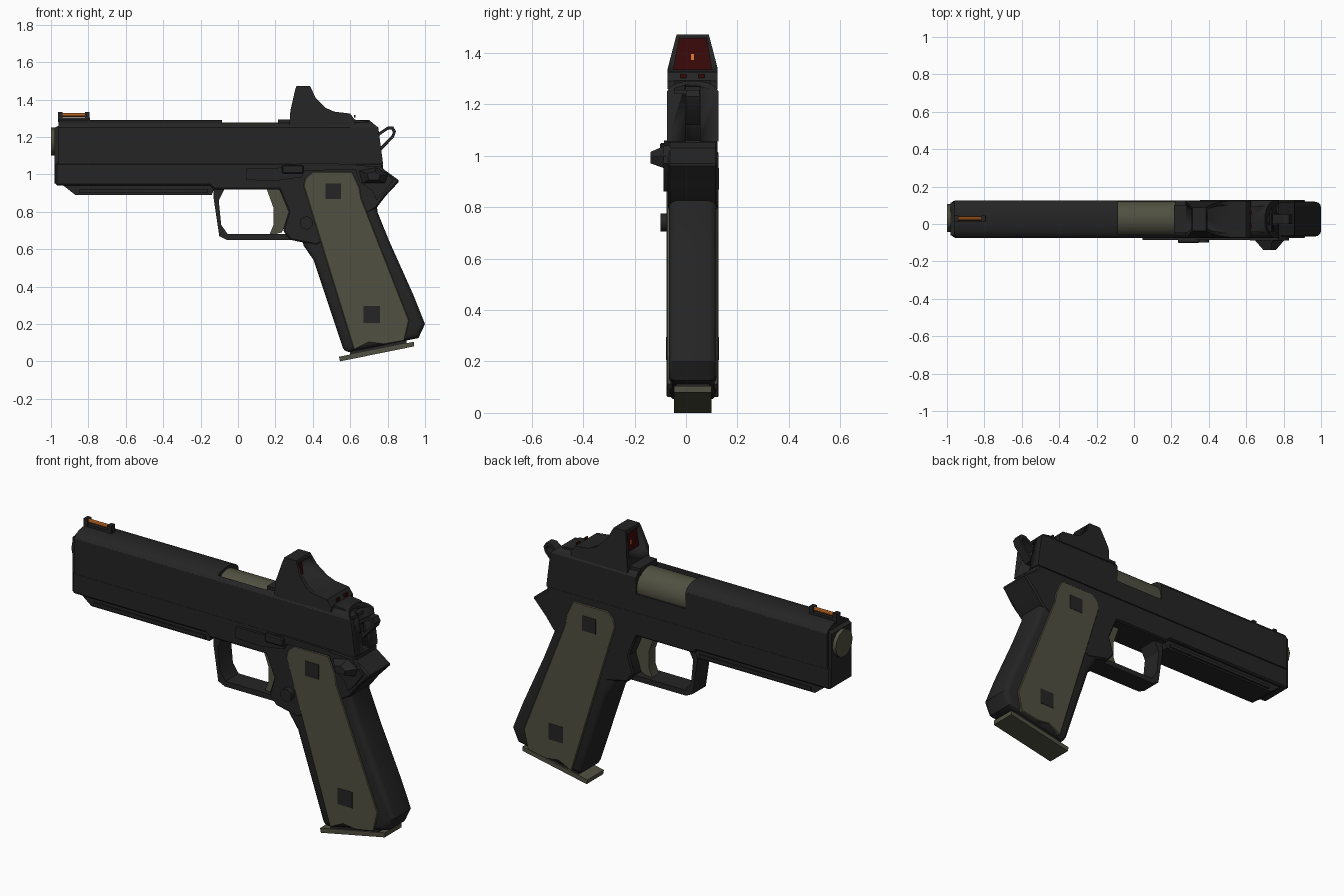
import bpy, bmesh, math
from mathutils import Vector

if "Cube" in bpy.data.objects:
    bpy.data.objects.remove(bpy.data.objects["Cube"])

YC = 0.026  # middle plane of the body


def material(name, rgb):
    m = bpy.data.materials.new(name)
    m.use_nodes = True
    m.diffuse_color = (*rgb, 1)
    bsdf = m.node_tree.nodes["Principled BSDF"]
    bsdf.inputs["Base Color"].default_value = (*rgb, 1)
    bsdf.inputs["Roughness"].default_value = 0.6
    return m


black = material("matte black", (0.018, 0.018, 0.018))
olive = material("olive grey", (0.08, 0.08, 0.053))
orange = material("fibre orange", (0.75, 0.2, 0.025))
red = material("dark red glass", (0.045, 0.003, 0.003))


def finish(name, bm, mat, bevel=0, segments=1):
    bmesh.ops.recalc_face_normals(bm, faces=bm.faces)
    mesh = bpy.data.meshes.new(name)
    bm.to_mesh(mesh)
    bm.free()
    mesh.materials.append(mat)
    ob = bpy.data.objects.new(name, mesh)
    bpy.context.collection.objects.link(ob)
    for other in bpy.context.selected_objects:
        other.select_set(False)
    ob.select_set(True)
    bpy.context.view_layer.objects.active = ob
    if bevel:
        mod = ob.modifiers.new("Bevel", 'BEVEL')
        mod.width, mod.segments = bevel, segments
        mod.limit_method, mod.angle_limit = 'ANGLE', math.radians(55)
        bpy.ops.object.modifier_apply(modifier=mod.name)
    bpy.ops.object.shade_smooth_by_angle(angle=math.radians(32))
    return ob


def prism(name, pts, lo, hi, mat, axis='Y', bevel=0, segments=1, shape=None):
    """Extrude an (x, z) profile along y, or a (y, z) profile along x."""
    bm = bmesh.new()
    place = (lambda p, t: (p[0], t, p[1])) if axis == 'Y' else (lambda p, t: (t, p[0], p[1]))
    ends = [[bm.verts.new(place(p, t)) for p in pts] for t in (lo, hi)]
    for loop in ends:
        bm.faces.new(loop)
    for i in range(len(pts)):
        j = (i + 1) % len(pts)
        bm.faces.new((ends[0][i], ends[0][j], ends[1][j], ends[1][i]))
    if shape:
        for v in bm.verts:
            shape(v.co)
    return finish(name, bm, mat, bevel, segments)


def slab(name, pts, half, mat, **kw):
    return prism(name, pts, YC - half, YC + half, mat, **kw)


def box(name, x, y, z, mat, **kw):
    return prism(name, [(x[0], z[0]), (x[1], z[0]), (x[1], z[1]), (x[0], z[1])], *y, mat, **kw)


def band(name, outer, inner, half, mat, closed=False):
    """Strip of constant depth between two matching (x, z) outlines."""
    bm = bmesh.new()
    rows = [[bm.verts.new((p[0], YC + s * half, p[1])) for s, p in
             ((-1, a), (1, a), (1, b), (-1, b))] for a, b in zip(outer, inner)]
    pairs = list(zip(rows, rows[1:]))
    if closed:
        pairs.append((rows[-1], rows[0]))
    for a, b in pairs:
        for k in range(4):
            bm.faces.new((a[k], a[(k + 1) % 4], b[(k + 1) % 4], b[k]))
    if not closed:
        bm.faces.new(rows[0])
        bm.faces.new(rows[-1])
    return finish(name, bm, mat)


def cylinder(name, centre, radius, depth, axis, mat, sides):
    bm = bmesh.new()
    bmesh.ops.create_cone(bm, cap_ends=True, segments=sides, radius1=radius, radius2=radius, depth=depth)
    rot = Vector((0, 0, 1)).rotation_difference(Vector(axis)).to_matrix()
    for v in bm.verts:
        v.co = rot @ v.co + Vector(centre)
    return finish(name, bm, mat)


def cut(target, cutter):
    cutter.hide_render = True
    mod = target.modifiers.new("Cut", 'BOOLEAN')
    mod.operation, mod.solver, mod.object = 'DIFFERENCE', 'EXACT', cutter
    bpy.context.view_layer.objects.active = target
    bpy.ops.object.modifier_apply(modifier=mod.name)
    bpy.data.objects.remove(cutter)


# Slide: rounded section with a raked rear end
def rake(co):
    if co.x > 0:
        co.x -= (co.z - 1.06) * 0.13 + max(0, co.z - 1.25) * 1.1


right_half = [(0.1, 1.055), (0.1, 1.25), (0.088, 1.268), (0.062, 1.283), (0.025, 1.29)]
section = [(YC + y, z) for y, z in right_half] + [(YC - y, z) for y, z in reversed(right_half)]
slide = prism("slide", section, -0.96, 0.775, black, axis='X', shape=rake)
cut(slide, box("port_cutter", (-0.085, 0.22), (-0.055, 0.3), (1.16, 1.4), black))
cut(slide, box("hammer_slot_cutter", (0.69, 0.9), (YC - 0.028, YC + 0.028), (1.0, 1.27), black))
slab("slide_nose", [(-0.98, 0.95), (-0.98, 1.25), (-0.95, 1.265), (-0.95, 0.95)], 0.088, black)

# Barrel seen in the port and at the muzzle
cylinder("barrel_chamber", (0.067, YC, 1.182), 0.096, 0.304, (1, 0, 0), olive, 32)
cylinder("barrel_muzzle", (-0.97, 0.032, 1.175), 0.075, 0.06, (1, 0, 0), olive, 12)

# Frame, dust cover and rails
slab("frame", [(-0.975, 0.94), (-0.975, 1.06), (0.775, 1.06), (0.775, 1.03), (0.865, 0.965),
               (0.79, 0.885), (0.74, 0.82), (0.42, 0.62), (0.28, 0.65), (0.24, 0.7), (0.27, 0.8),
               (0.22, 0.92), (-0.13, 0.92), (-0.15, 0.94)], 0.096, black, bevel=0.008)
slab("dust_cover", [(-0.94, 0.945), (-0.87, 0.89), (-0.14, 0.89), (-0.12, 0.945)], 0.078, black)
for side in (-1, 1):
    y = YC + side * 0.08
    box("accessory_rail", (-0.85, -0.16), (y - 0.008, y + 0.008), (0.9, 0.918), black)

# Trigger guard and trigger
band("trigger_guard",
     [(-0.13, 0.94), (-0.13, 0.87), (-0.10, 0.67), (-0.06, 0.65), (0.3, 0.65)],
     [(-0.07, 0.925), (-0.103, 0.86), (-0.09, 0.73), (-0.055, 0.68), (0.27, 0.68)], 0.058, black)
slab("trigger", [(0.15, 0.93), (0.25, 0.93), (0.28, 0.8), (0.235, 0.69), (0.165, 0.67),
                 (0.19, 0.73), (0.19, 0.82)], 0.03, olive)

# Grip core, side panels and their dark square inlays
slab("grip", [(0.3, 0.95), (0.74, 0.95), (0.745, 0.8), (0.81, 0.64), (0.94, 0.35), (1.0, 0.2),
              (0.965, 0.125), (0.57, 0.045), (0.405, 0.54), (0.35, 0.62)],
     0.093, black, bevel=0.03, segments=3)
panel = [(0.35, 0.94), (0.36, 0.98), (0.4, 1.015), (0.61, 1.015), (0.65, 0.93), (0.66, 0.87),
         (0.915, 0.22), (0.89, 0.11), (0.78, 0.09), (0.7, 0.1), (0.62, 0.06)]
for side, label in ((-1, "right"), (1, "left")):
    y = sorted((YC + side * 0.08, YC + side * 0.101))
    prism(label + "_grip_panel", panel, *y, olive, bevel=0.004)
    y = sorted((YC + side * 0.098, YC + side * 0.103))
    for x, z, r in ((0.51, 0.91, 0.042), (0.715, 0.25, 0.045)):
        box(label + "_grip_inlay", (x - r, x + r), y, (z - r, z + r), black)

# Magazine base plate
slab("magazine_plate", [(0.54, 0.025), (0.94, 0.105), (0.94, 0.08), (0.545, 0)], 0.073, olive)
slab("magazine_body", [(0.6, 0.03), (0.6, 0.08), (0.9, 0.14), (0.9, 0.09)], 0.065, black)

# Controls on the right-hand side
prism("slide_stop", [(0.045, 0.97), (0.045, 1.03), (0.22, 1.035), (0.24, 1.05), (0.35, 1.06),
                     (0.63, 1.055), (0.63, 1.025), (0.36, 1.02), (0.34, 0.985), (0.2, 0.965)],
      -0.086, -0.06, black)
box("slide_stop_pad", (0.235, 0.35), (-0.102, -0.07), (1.005, 1.05), black, bevel=0.006)
cylinder("magazine_release", (0.365, -0.08, 0.74), 0.035, 0.04, (0, 1, 0), black, 16)
prism("safety_lever", [(0.62, 1.05), (0.77, 1.04), (0.83, 0.97), (0.78, 0.9), (0.74, 0.86),
                       (0.72, 0.91), (0.65, 0.96)], -0.088, -0.06, black)


def taper(co):
    if co.y < -0.1:
        co.x = 0.725 + (co.x - 0.725) * 0.4
        co.z = 0.99 + (co.z - 0.99) * 0.5


prism("safety_paddle", [(0.64, 1.02), (0.74, 1.04), (0.81, 1.0), (0.79, 0.95), (0.66, 0.95)],
      -0.138, -0.08, black, shape=taper)

# Ring hammer
outer = [(0.72, 1.2), (0.755, 1.225), (0.8, 1.255), (0.83, 1.255), (0.845, 1.23), (0.835, 1.2), (0.76, 1.12), (0.72, 1.12)]
inner = [(0.74, 1.19), (0.76, 1.21), (0.8, 1.238), (0.82, 1.24), (0.828, 1.225), (0.82, 1.205), (0.76, 1.145), (0.74, 1.14)]
band("hammer", outer, inner, 0.026, black, closed=True)


# Reflex sight: tapered hood with a window, glass, aiming dot and rear block
def narrow(co):
    if co.z > 1.34:
        co.y = YC + (co.y - YC) * (1 - (co.z - 1.34) * 2.7)


hood = slab("sight_hood", [(0.275, 1.26), (0.28, 1.34), (0.305, 1.45), (0.312, 1.472), (0.385, 1.472),
                           (0.415, 1.41), (0.47, 1.355), (0.515, 1.335), (0.6, 1.325), (0.625, 1.29),
                           (0.625, 1.26)], 0.097, black, shape=narrow)
window = [(YC - 0.075, 1.335), (YC + 0.075, 1.335), (YC + 0.052, 1.455), (YC - 0.052, 1.455)]
cut(hood, prism("window_cutter", window, 0.2, 0.7, black, axis='X'))
prism("sight_glass", window, 0.325, 0.333, red, axis='X')
box("aiming_dot", (0.322, 0.336), (YC - 0.006, YC + 0.006), (1.372, 1.395), orange)
for y in (-0.01, 0.06):
    box("sight_emitter", (0.62, 0.628), (y - 0.012, y + 0.012), (1.303, 1.318), red)
slab("rear_sight", [(0.6, 1.26), (0.6, 1.295), (0.69, 1.285), (0.735, 1.255), (0.74, 1.24)], 0.07, black)
box("sight_front_plate", (0.215, 0.3), (YC - 0.075, YC + 0.075), (1.25, 1.292), black)

# Front sight with glowing rod
box("front_sight_base", (-0.95, -0.79), (YC - 0.012, YC + 0.018), (1.28, 1.303), black)
for x in (-0.95, -0.805):
    box("front_sight_post", (x - 0.012, x + 0.012), (YC - 0.014, YC + 0.02), (1.28, 1.332), black)
cylinder("front_sight_rod", (-0.882, YC + 0.003, 1.318), 0.011, 0.14, (1, 0, 0), orange, 10)
